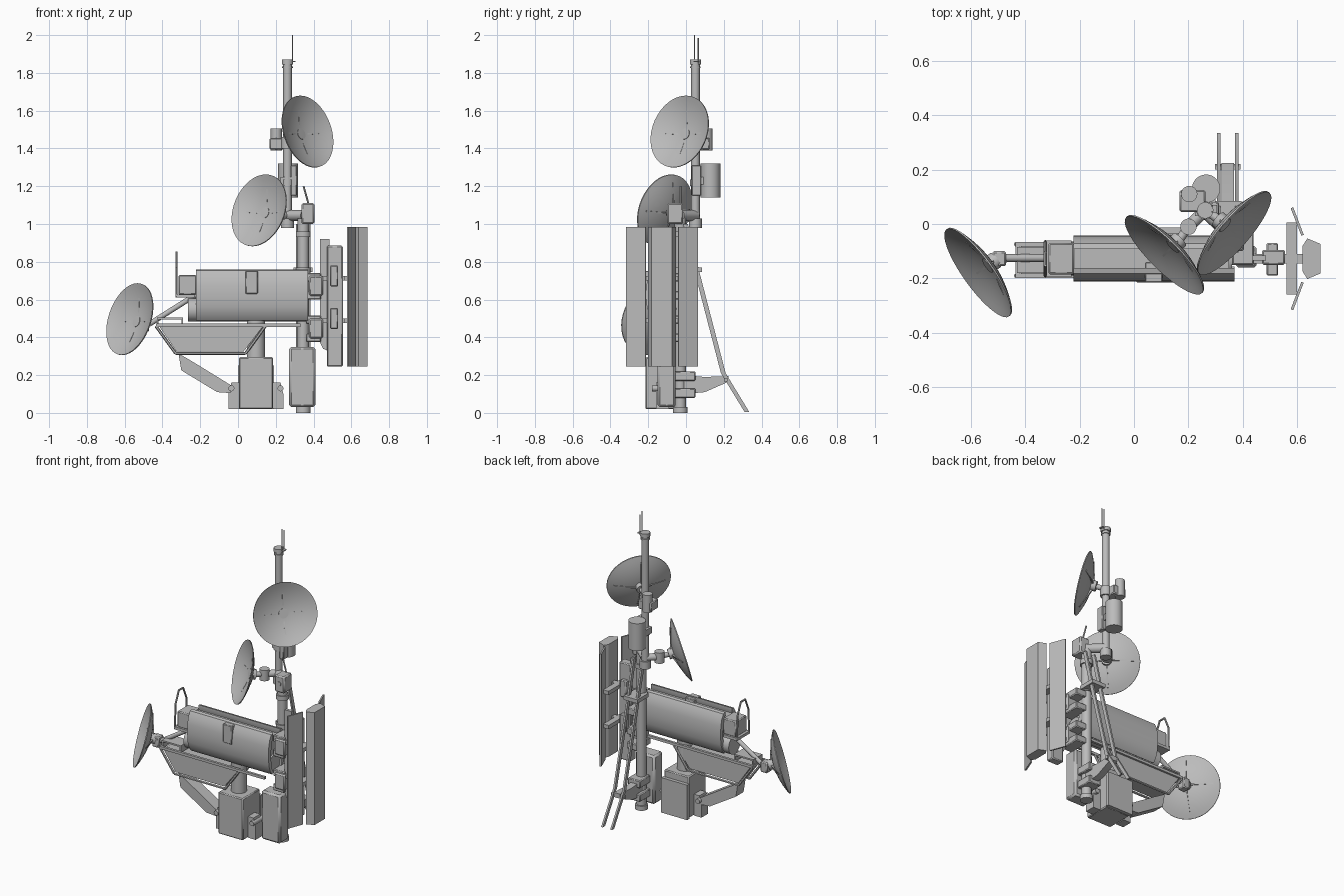
import bpy, bmesh, math
from mathutils import Vector, Matrix

grey = bpy.data.materials.new("light_grey")
grey.diffuse_color = (0.5, 0.5, 0.5, 1)


def finish(name, bm):
    bmesh.ops.recalc_face_normals(bm, faces=bm.faces)
    me = bpy.data.meshes.new(name)
    bm.to_mesh(me)
    bm.free()
    me.materials.append(grey)
    ob = bpy.data.objects.new(name, me)
    bpy.context.collection.objects.link(ob)
    return ob


def prism(name, pts, lo, hi, axis):
    """Extrude a 2D outline between lo and hi along one axis."""
    def place(p, h):
        return {'x': (h, p[0], p[1]), 'y': (p[0], h, p[1]), 'z': (p[0], p[1], h)}[axis]
    bm = bmesh.new()
    a = [bm.verts.new(place(p, lo)) for p in pts]
    b = [bm.verts.new(place(p, hi)) for p in pts]
    bm.faces.new(a)
    bm.faces.new(b[::-1])
    for i in range(len(pts)):
        j = (i + 1) % len(pts)
        bm.faces.new((a[i], a[j], b[j], b[i]))
    return finish(name, bm)


def box(name, x0, x1, y0, y1, z0, z1, bevel=0.0):
    ob = prism(name, [(x0, y0), (x1, y0), (x1, y1), (x0, y1)], z0, z1, 'z')
    if bevel:
        m = ob.modifiers.new("bevel", 'BEVEL')
        m.width, m.segments = bevel, 1
    return ob


def tube(name, a, b, r, sides=20):
    a, b = Vector(a), Vector(b)
    d = b - a
    bm = bmesh.new()
    mat = Matrix.Translation((a + b) / 2) @ d.to_track_quat('Z', 'Y').to_matrix().to_4x4()
    bmesh.ops.create_cone(bm, cap_ends=True, segments=sides, radius1=r, radius2=r,
                          depth=d.length, matrix=mat)
    return finish(name, bm)


def beam(name, pts, w, t):
    """Flat bar following (y, z) points, centred on x = w[0] with width w[1]."""
    up = [(y + t, z) for y, z in pts]
    return prism(name, pts + up[::-1], w[0] - w[1] / 2, w[0] + w[1] / 2, 'x')


def dish(name, centre, heading, anchor):
    """Shallow bowl with hub, back ribs and a mounting stub reaching to anchor."""
    R, depth, th = 0.197, 0.05, 0.006
    n = Vector((heading[0], heading[1], 0)).normalized() * 0.963 + Vector((0, 0, 0.27))
    mat = Matrix.Translation(centre) @ n.to_track_quat('Z', 'Y').to_matrix().to_4x4()
    bm = bmesh.new()
    steps = [i / 8 for i in range(9)]
    prof = [(R * s, depth * (s * s - 1)) for s in steps]
    prof += [(R * s, depth * (s * s - 1) - th) for s in steps[::-1]]
    vs = [bm.verts.new((r, 0, z)) for r, z in prof]
    es = [bm.edges.new(p) for p in zip(vs, vs[1:])]
    bmesh.ops.spin(bm, geom=vs + es, cent=(0, 0, 0), axis=(0, 0, 1),
                   angle=2 * math.pi, steps=40, use_duplicate=False)
    bmesh.ops.remove_doubles(bm, verts=bm.verts, dist=1e-4)
    bm.transform(mat)
    finish(name, bm)
    tube(name + "_hub", mat @ Vector((0, 0, -depth)), mat @ Vector((0, 0, -depth + 0.004)), 0.03)
    for k in range(4):
        a = math.pi / 2 * k
        bm = bmesh.new()
        c, s = math.cos(a), math.sin(a)
        ring = [(0.03, -depth - 0.001), (0.16, -0.022), (0.16, -0.027), (0.03, -depth - 0.018)]
        lo = [bm.verts.new((c * r + s * 0.004, s * r - c * 0.004, z)) for r, z in ring]
        hi = [bm.verts.new((c * r - s * 0.004, s * r + c * 0.004, z)) for r, z in ring]
        bm.faces.new(lo)
        bm.faces.new(hi[::-1])
        for i in range(4):
            bm.faces.new((lo[i], lo[(i + 1) % 4], hi[(i + 1) % 4], hi[i]))
        bm.transform(mat)
        finish(name + "_rib", bm)
    back = mat @ Vector((0, 0, -depth - 0.035))
    tube(name + "_mount", mat @ Vector((0, 0, -depth)), back, 0.032, 12)
    tube(name + "_stub", back, anchor, 0.016, 12)


# Dishes
dish("top_dish", (0.37, -0.035, 1.49), (0.756, -0.655), (0.265, 0.05, 1.45))
dish("middle_dish", (0.11, -0.115, 1.073), (-0.707, -0.707), (0.2, -0.01, 1.045))
dish("left_dish", (-0.575, -0.18, 0.497), (-0.81, -0.58), (-0.47, -0.125, 0.47))
tube("left_dish_arm", (-0.47, -0.125, 0.47), (-0.2, -0.125, 0.64), 0.014)
box("left_dish_clamp", -0.52, -0.47, -0.155, -0.1, 0.43, 0.5, 0.006)

# Upper mast with collars and whip aerials
tube("upper_mast", (0.262, 0.05, 0.98), (0.262, 0.05, 1.87), 0.023)
for z0, z1, r in ((1.845, 1.87, 0.03), (1.825, 1.835, 0.028), (0.98, 1.03, 0.034),
                  (1.2, 1.235, 0.03), (1.4, 1.46, 0.033)):
    tube("mast_collar", (0.262, 0.05, z0), (0.262, 0.05, z1), r)
box("aerial_bracket", 0.262, 0.305, 0.04, 0.07, 1.858, 1.864)
tube("long_aerial", (0.288, 0.045, 1.85), (0.288, 0.045, 2.0), 0.003, 8)
tube("short_aerial", (0.288, 0.065, 1.85), (0.288, 0.065, 1.985), 0.003, 8)

# Mast equipment
tube("radio_canister", (0.265, 0.13, 1.14), (0.265, 0.13, 1.32), 0.052, 28)
box("canister_bracket", 0.225, 0.3, 0.03, 0.1, 1.21, 1.25)
box("canister_clamp", 0.28, 0.312, 0.03, 0.08, 1.15, 1.31, 0.004)
tube("small_canister", (0.203, 0.11, 1.39), (0.203, 0.11, 1.505), 0.03)
box("small_canister_bracket", 0.168, 0.262, 0.045, 0.125, 1.395, 1.455, 0.005)

# Joint linking the two masts and the middle dish
tube("swivel_joint", (0.2, -0.01, 1.01), (0.2, -0.01, 1.08), 0.03)
tube("swivel_arm", (0.2, -0.01, 1.045), (0.262, 0.05, 1.045), 0.022)
tube("link_arm", (0.262, 0.05, 1.045), (0.35, -0.03, 1.045), 0.028)
box("junction_box", 0.335, 0.405, -0.1, -0.015, 1.0, 1.11, 0.008)
tube("junction_bolt", (0.37, -0.105, 1.06), (0.37, -0.1, 1.06), 0.014)
tube("junction_rod", (0.375, -0.03, 1.1), (0.347, -0.03, 1.2), 0.005, 8)

# Lower mast
tube("lower_mast", (0.345, -0.03, 0.005), (0.345, -0.03, 1.03), 0.03)
for z0, z1 in ((0.0, 0.03), (0.74, 0.77), (0.93, 0.96)):
    tube("lower_mast_collar", (0.345, -0.03, z0), (0.345, -0.03, z1), 0.039)

# Pair of back legs and their braces
for x in (0.312, 0.378):
    beam("back_leg", [(-0.015, 1.0), (0.05, 0.73), (0.185, 0.21), (0.31, 0.005)], (x, 0.012), 0.025)
box("leg_top_bracket", 0.295, 0.395, -0.03, 0.085, 0.745, 0.77)
box("leg_cross_bar", 0.298, 0.392, 0.2, 0.22, 0.165, 0.185)
prism("leg_brace", [(-0.01, 0.1), (0.1, 0.11), (0.225, 0.165), (0.225, 0.195),
                    (0.1, 0.19), (-0.01, 0.2)], 0.322, 0.368, 'x')
box("brace_clamp", 0.3, 0.39, -0.06, 0.05, 0.08, 0.13, 0.005)
box("brace_clamp", 0.3, 0.39, -0.06, 0.05, 0.17, 0.22, 0.005)

# Equipment box ahead of the lower mast
box("equipment_box", 0.27, 0.41, -0.15, -0.055, 0.03, 0.35, 0.012)

# Base cabinet with hinge plates
box("base_cabinet", 0.005, 0.185, -0.215, -0.035, 0.02, 0.295, 0.006)
for s in (-1, 1):
    cx = 0.095
    prism("hinge_plate", [(cx + s * 0.09, 0.02), (cx + s * 0.145, 0.02), (cx + s * 0.145, 0.1),
                          (cx + s * 0.13, 0.16), (cx + s * 0.09, 0.16)], -0.16, -0.09, 'y')
    tube("hinge_pin", (cx + s * 0.13, -0.18, 0.13), (cx + s * 0.13, -0.07, 0.13), 0.016, 12)
box("cabinet_back_frame", 0.0, 0.19, -0.035, -0.012, 0.02, 0.25)

# Pedestal
tube("pedestal", (0.095, -0.125, 0.29), (0.095, -0.125, 0.49), 0.048, 28)
tube("pedestal_cap", (0.095, -0.125, 0.485), (0.095, -0.125, 0.505), 0.032)

# Trough with framed sides
prism("trough", [(-0.415, 0.455), (-0.325, 0.325), (0.03, 0.325), (0.13, 0.455)],
      -0.185, -0.08, 'y')
out = [(-0.435, 0.46), (-0.33, 0.315), (0.04, 0.315), (0.145, 0.46)]
for y in (-0.19, -0.075):
    for p, q in zip(out, out[1:]):
        tube("trough_rim", (p[0], y, p[1]), (q[0], y, q[1]), 0.008, 6)
    box("trough_rail", -0.435, 0.33, y - 0.008, y + 0.008, 0.455, 0.472)
box("trough_end_bar", -0.435, -0.42, -0.19, -0.075, 0.455, 0.472)
for x0, x1, z0, z1 in ((-0.43, -0.29, 0.495, 0.505), (-0.43, -0.42, 0.46, 0.505),
                       (-0.3, -0.29, 0.46, 0.505)):
    box("trough_handle", x0, x1, -0.18, -0.085, z0, z1)

# Diagonal strut from trough to cabinet
prism("diagonal_strut", [(-0.315, 0.315), (-0.3, 0.225), (-0.11, 0.11), (-0.04, 0.105),
                         (-0.035, 0.145), (-0.23, 0.265)], -0.17, -0.09, 'y')

# Main drum: core, two curved shells, end block
tube("drum_core", (-0.265, -0.127, 0.545), (0.36, -0.127, 0.545), 0.062, 28)
box("drum_spine", -0.22, 0.35, -0.165, -0.09, 0.5, 0.725)
arc = [(0.035, 0.76), (0.055, 0.755), (0.072, 0.725), (0.082, 0.68), (0.085, 0.62),
       (0.08, 0.56), (0.065, 0.515), (0.045, 0.49)]
inner = [(0.03, 0.5), (0.05, 0.53), (0.06, 0.62), (0.05, 0.7), (0.035, 0.735)]
for s in (-1, 1):
    prism("drum_shell", [(-0.127 + s * d, z) for d, z in arc + inner], -0.222, 0.37, 'x')
box("shell_latch", 0.04, 0.105, -0.215, -0.14, 0.63, 0.752, 0.004)
box("drum_end_block", -0.315, -0.22, -0.185, -0.07, 0.625, 0.73, 0.006)
box("drum_end_plate", -0.33, -0.23, -0.195, -0.06, 0.61, 0.628)
loop = [(-0.19, 0.61), (-0.185, 0.77), (-0.15, 0.85), (-0.105, 0.85), (-0.07, 0.77), (-0.065, 0.61)]
for p, q in zip(loop, loop[1:]):
    tube("end_loop", (-0.326, *p), (-0.326, *q), 0.006, 8)

# Clamps joining mast, drum and panel rails
for z in (0.67, 0.445):
    box("clamp_block", 0.375, 0.45, -0.16, -0.08, z - 0.05, z + 0.055, 0.008)
    box("clamp_jaw", 0.36, 0.44, -0.15, -0.01, z - 0.07, z - 0.025, 0.005)
    box("clamp_jaw", 0.36, 0.44, -0.15, -0.01, z + 0.025, z + 0.07, 0.005)
    tube("clamp_pin", (0.415, -0.12, z - 0.07), (0.415, -0.12, z + 0.07), 0.02, 12)
    box("panel_arm", 0.44, 0.63, -0.145, -0.11, z + 0.03, z + 0.055)
    box("panel_cross_arm", 0.56, 0.6, -0.26, 0.005, z + 0.03, z + 0.055)
    box("rail_clamp", 0.487, 0.53, -0.19, -0.07, z, z + 0.11, 0.005)

# Panel rails and the three tall panels
prism("inner_rail", [(0.435, 0.92), (0.485, 0.92), (0.485, 0.325), (0.45, 0.34), (0.435, 0.37)],
      -0.135, -0.115, 'y')
box("outer_rail", 0.47, 0.555, -0.15, -0.095, 0.245, 0.885, 0.006)
prism("centre_panel", [(0.62, -0.08), (0.637, -0.053), (0.685, -0.073), (0.685, -0.182),
                       (0.637, -0.202), (0.62, -0.175)], 0.245, 0.985, 'z')
for s in (-1, 1):
    prism("side_panel", [(x, -0.1275 + s * d) for x, d in
                         ((0.615, 0.085), (0.624, 0.088), (0.585, 0.19), (0.576, 0.185))],
          0.245, 0.985, 'z')

# Smooth curved faces, keep hard edges
bpy.ops.object.select_all(action='DESELECT')
for ob in bpy.context.scene.objects:
    ob.select_set(True)
    bpy.context.view_layer.objects.active = ob
bpy.ops.object.shade_smooth_by_angle(angle=math.radians(32))
